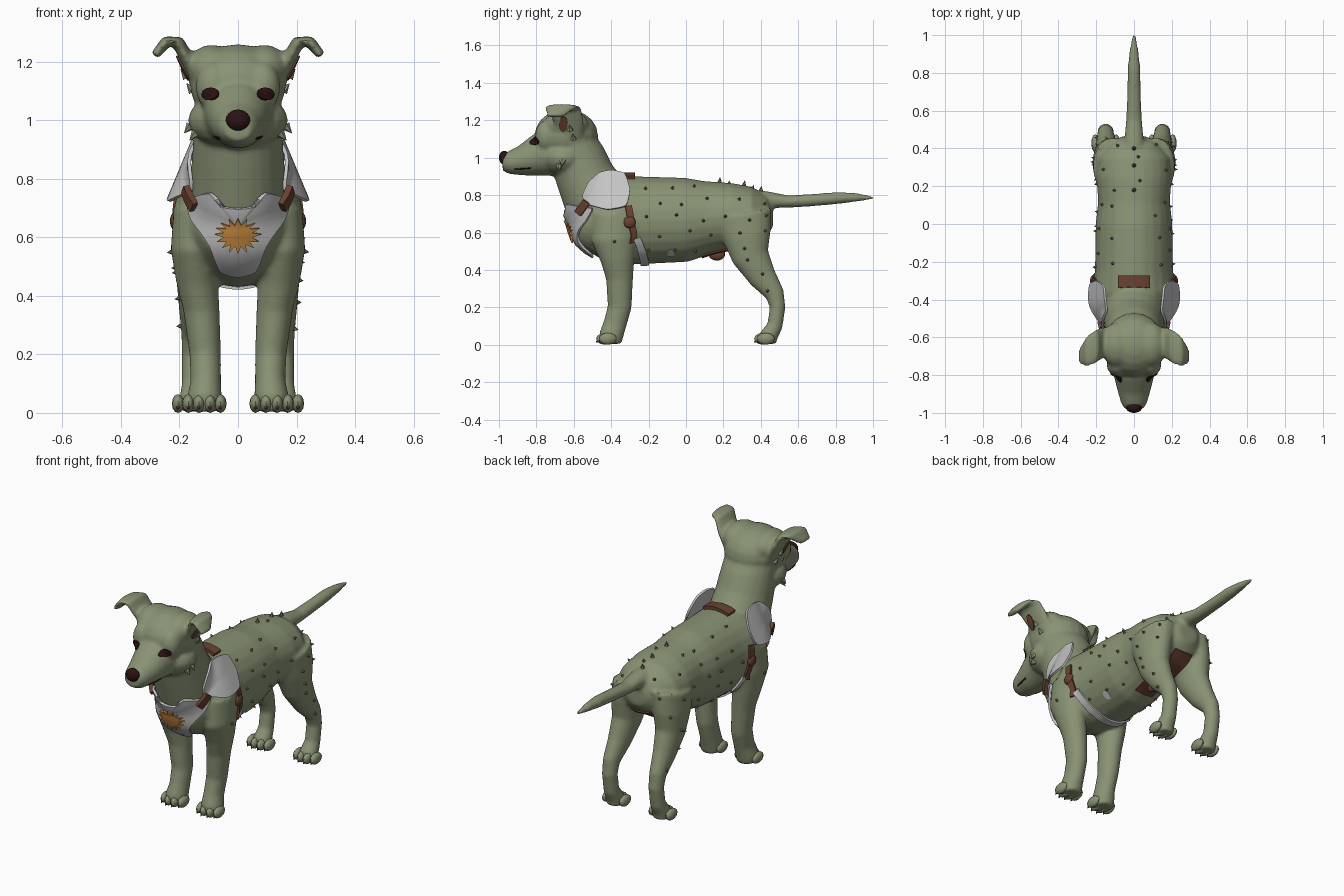
import bpy, bmesh, math, random
from mathutils import Vector, Matrix
from mathutils.bvhtree import BVHTree

random.seed(4)
if "Cube" in bpy.data.objects:
    bpy.data.objects.remove(bpy.data.objects["Cube"])


def material(name, rgb):
    m = bpy.data.materials.new(name)
    m.use_nodes = True
    m.diffuse_color = (*rgb, 1)
    bsdf = m.node_tree.nodes["Principled BSDF"]
    bsdf.inputs["Base Color"].default_value = (*rgb, 1)
    bsdf.inputs["Roughness"].default_value = 0.8
    return m


GREEN = material("sage green", (.25, .29, .175))
WHITE = material("pale metal", (.56, .56, .57))
BROWN = material("brown leather", (.14, .055, .03))
GOLD = material("orange gold", (.56, .25, .05))
DARK = material("dark red brown", (.025, .006, .006))
OLIVE = material("olive horn", (.18, .17, .075))


def finish(bm, name, mat, *mods):
    """Turn a bmesh into an object, bake its modifiers, shade it smooth."""
    bmesh.ops.recalc_face_normals(bm, faces=bm.faces)
    me = bpy.data.meshes.new(name)
    bm.to_mesh(me)
    bm.free()
    ob = bpy.data.objects.new(name, me)
    bpy.context.collection.objects.link(ob)
    for kind, props in mods:
        mod = ob.modifiers.new(kind.title(), kind)
        for key, value in props.items():
            setattr(mod, key, value)
    if mods:
        deps = bpy.context.evaluated_depsgraph_get()
        baked = bpy.data.meshes.new_from_object(ob.evaluated_get(deps))
        ob.modifiers.clear()
        ob.data = baked
    ob.data.materials.clear()
    ob.data.materials.append(mat)
    for p in ob.data.polygons:
        p.use_smooth = True
    ob.data.set_sharp_from_angle(angle=math.radians(45))
    return ob


def loft(bm, path, across=Vector((1, 0, 0)), sides=24):
    """Closed tube through (x, y, z, radius along across, other radius)."""
    pts = [Vector(p[:3]) for p in path]
    rings = []
    for i, p in enumerate(path):
        t = (pts[min(i + 1, len(pts) - 1)] - pts[max(i - 1, 0)]).normalized()
        v = t.cross(across).normalized()
        ring = []
        for k in range(sides):
            a = math.tau * k / sides
            ring.append(bm.verts.new(pts[i] + across * p[3] * math.cos(a) + v * p[4] * math.sin(a)))
        rings.append(ring)
    for a, b in zip(rings, rings[1:]):
        for k in range(sides):
            j = (k + 1) % sides
            bm.faces.new((a[k], a[j], b[j], b[k]))
    bm.faces.new(rings[0][::-1])
    bm.faces.new(rings[-1])


def ball(bm, centre, radii, seg=20):
    m = Matrix.Translation(centre) @ Matrix.Diagonal((*radii, 1))
    bmesh.ops.create_uvsphere(bm, u_segments=seg, v_segments=seg // 2, radius=1, matrix=m)


def mid(rows):
    return [(0, *r) for r in rows]


# Body: overlapping volumes fused into one smooth skin
bm, toes = bmesh.new(), bmesh.new()
# torso
loft(bm, mid([(-.58, .69, .07, .07), (-.54, .67, .14, .15), (-.45, .66, .195, .2),
              (-.36, .665, .222, .235), (-.25, .665, .207, .235), (0, .668, .203, .225),
              (.12, .68, .19, .195), (.25, .69, .2, .175), (.35, .69, .19, .155),
              (.43, .69, .13, .11), (.465, .69, .06, .06)]))
# neck
loft(bm, mid([(-.4, .66, .17, .2), (-.48, .78, .165, .18), (-.54, .9, .155, .158),
              (-.58, 1, .15, .15), (-.62, 1.09, .15, .13)]))
# skull, cheeks and muzzle
ball(bm, (0, -.64, 1.12), (.165, .17, .14))
ball(bm, (0, -.655, 1), (.172, .135, .102))
loft(bm, mid([(-.66, 1.03, .14, .13), (-.8, 1.012, .108, .11), (-.88, .982, .088, .08),
              (-.95, .972, .068, .06), (-.98, .972, .048, .042)]))
# tail
loft(bm, mid([(.36, .76, .07, .07), (.44, .775, .053, .045), (.55, .765, .042, .033),
              (.7, .775, .036, .033), (.82, .785, .034, .032), (.92, .788, .024, .022),
              (1.005, .785, .008, .008)]))
for s in (1, -1):
    ball(bm, (s * .09, -.64, 1.175), (.085, .12, .083))
    ball(bm, (s * .085, -.745, 1.115), (.06, .062, .085))
    # ears, folded outward
    loft(bm, [(s * .13, -.61, 1.12, .06, .03), (s * .17, -.63, 1.2, .085, .025),
              (s * .205, -.65, 1.268, .09, .022), (s * .245, -.67, 1.27, .085, .02),
              (s * .285, -.7, 1.22, .045, .016)], Vector((0, 1, 0)))
    # front legs
    loft(bm, [(s * .14, -.38, .7, .08, .12), (s * .15, -.385, .56, .08, .12),
              (s * .14, -.365, .45, .072, .09), (s * .125, -.355, .35, .062, .072),
              (s * .112, -.355, .2, .054, .064), (s * .11, -.38, .11, .052, .062),
              (s * .115, -.4, .05, .06, .065), (s * .115, -.4, .005, .055, .055)])
    # hind legs
    loft(bm, [(s * .115, .3, .7, .1, .16), (s * .135, .325, .58, .085, .13),
              (s * .14, .345, .47, .072, .1), (s * .145, .41, .36, .057, .075),
              (s * .15, .475, .27, .044, .052), (s * .15, .49, .2, .042, .042),
              (s * .15, .475, .1, .042, .042), (s * .15, .44, .045, .052, .05),
              (s * .15, .44, .005, .048, .045)])
    for x, y in ((.115, -.44), (.15, .405)):
        for off in (-.055, -.019, .019, .055):
            ball(toes, (s * x + off, y + abs(off) * .4, .032), (.021, .048, .032), 12)
body = finish(bm, "body", GREEN,
              ("REMESH", dict(mode="VOXEL", voxel_size=.01)),
              ("SMOOTH", dict(factor=.5, iterations=7)))
finish(toes, "toes", GREEN)
skin = BVHTree.FromPolygons([v.co for v in body.data.vertices],
                            [p.vertices for p in body.data.polygons])


def patch(name, outline, view, mat, lift, thick, start=2, split=4, relax=0, flare=None):
    """Plate cast on the skin; view 0 is the front (x, z), +-1 a side (y, z).
    flare(y, z) gives the least distance of a side plate from the middle."""
    ray = Vector((-view, 0, 0)) if view else Vector((0, 1, 0))
    flat = [Vector(a).lerp(Vector(b), k / split)
            for a, b in zip(outline, outline[1:] + outline[:1]) for k in range(split)]
    centre = sum(flat, Vector((0, 0))) / len(flat)
    bm = bmesh.new()

    def drop(p):
        o = Vector((view * start, p.x, p.y)) if view else Vector((p.x, -start, p.y))
        hit, n, _, _ = skin.ray_cast(o, ray)
        if hit is None:
            hit, n, _, _ = skin.find_nearest(Vector((view * .15, p.x, p.y)) if view
                                             else Vector((p.x, -.5, p.y)))
        at = hit + n * lift
        if flare:
            at = Vector((view * max(abs(hit.x) + lift / 2, flare(*p)), *p))
        return bm.verts.new(at)

    rings = [[drop(centre.lerp(p, f)) for p in flat] for f in (1, .8, .6, .4, .2)]
    tip = drop(centre)
    for k in range(len(flat)):
        j = (k + 1) % len(flat)
        for a, b in zip(rings, rings[1:]):
            bm.faces.new((a[k], a[j], b[j], b[k]))
        bm.faces.new((rings[-1][k], rings[-1][j], tip))
    for _ in range(relax):
        bmesh.ops.smooth_vert(bm, verts=bm.verts, factor=.4, use_axis_x=True,
                              use_axis_y=True, use_axis_z=True)
    return finish(bm, name, mat, ("SOLIDIFY", dict(thickness=thick, offset=0)))


def strap(name, pts, width, mat, lift=.008, thick=.014, split=6):
    """Ribbon that hugs the skin along a path."""
    pts = [Vector(p) for p in pts]
    line = [a.lerp(b, k / split) for a, b in zip(pts, pts[1:]) for k in range(split)] + [pts[-1]]
    bm = bmesh.new()
    rows = []
    for i, p in enumerate(line):
        hit, n, _, _ = skin.find_nearest(p)
        t = line[min(i + 1, len(line) - 1)] - line[max(i - 1, 0)]
        side = n.cross(t).normalized() * width / 2
        row = []
        for f in (-1, 0, 1):
            q, m, _, _ = skin.find_nearest(hit + side * f)
            row.append(bm.verts.new(q + m * lift))
        rows.append(row)
    for a, b in zip(rows, rows[1:]):
        for k in (0, 1):
            bm.faces.new((a[k], a[k + 1], b[k + 1], b[k]))
    return finish(bm, name, mat, ("SOLIDIFY", dict(thickness=thick, offset=0)))


def oval(cx, cy, rx, ry, n=12, inner=1):
    return [(cx + rx * (inner if k % 2 else 1) * math.sin(math.tau * k / n),
             cy + ry * (inner if k % 2 else 1) * math.cos(math.tau * k / n)) for k in range(n)]


def cone(bm, at, along, radius, length):
    m = Matrix.Translation(at + along * length * .4) @ along.to_track_quat("Z", "Y").to_matrix().to_4x4()
    bmesh.ops.create_cone(bm, cap_ends=True, segments=6, radius1=radius, radius2=0,
                          depth=length, matrix=m)


# Harness: chest plate with sunburst, straps, shoulder plates
half = [(.05, .71), (.09, .765), (.175, .735), (.155, .66), (.09, .57), (.06, .485)]
patch("chest_plate", [(0, .705)] + half + [(0, .47)] + [(-x, z) for x, z in half[::-1]],
      0, WHITE, .014, .014, relax=2)
patch("sunburst", oval(0, .615, .068, .062, 32, .6), 0, GOLD, .026, .009, split=1)
strap("back_strap", [(x, -.305, .96) for x in (-.11, 0, .11)], .065, BROWN, .012, .018)
strap("belly_band", [(s * x, y, z) for s, rows in (
    (-1, [(.22, -.26, .56), (.18, -.235, .48), (.1, -.22, .42)]),
    (1, [(0, -.22, .4), (.1, -.22, .42), (.18, -.235, .48), (.22, -.26, .56)]))
    for x, y, z in rows], .045, WHITE, .006, .01)
# crotch patch on the underside between the hind legs
strap("groin_patch", mid([(.1, .42), (.22, .45), (.34, .48), (.46, .55)]), .12, BROWN, .004, .008)
bm = bmesh.new()
ball(bm, (0, .165, .485), (.022, .045, .035))
finish(bm, "groin", BROWN)
for s, tag in ((1, "left"), (-1, "right")):
    patch("shoulder_plate_" + tag, [(-.56, .8), (-.53, .87), (-.47, .925), (-.4, .94), (-.32, .925),
                                    (-.29, .83), (-.31, .735), (-.42, .715), (-.51, .74), (-.55, .75)],
          s, WHITE, .02, .012, relax=2,
          flare=lambda y, z: .242 - .42 * max(0, z - .72) - 2.6 * min(0, y + .38) ** 2)
    strap("chest_buckle_" + tag, [(s * .175, -.53, .765), (s * .14, -.57, .705)], .04, BROWN, .024, .022)
    strap("side_strap_" + tag, [(s * .23, -.305, .75), (s * .23, -.29, .65), (s * .22, -.265, .54)],
          .036, BROWN, .005, .012)
    bm = bmesh.new()
    ball(bm, skin.find_nearest(Vector((s * .3, -.29, .65)))[0], (.02, .033, .033))
    finish(bm, "side_stud_" + tag, BROWN)
    patch("flank_spot_" + tag, oval(-.08, .49, .02, .018), s, WHITE, .003, .004, split=1)
    # face details
    patch("eye_" + tag, oval(s * .093, 1.09, .029, .022), 0, DARK, .003, .006, split=1)
    patch("inner_ear_" + tag, oval(-.655, 1.18, .022, .042), s, BROWN, .004, .006, .235, split=1)
    strap("mouth_" + tag, [(s * .1, -.83, .93), (s * .08, -.92, .925)], .008, DARK, .002, .004)

bm = bmesh.new()
ball(bm, (0, -.972, 1), (.042, .028, .037))
finish(bm, "nose", DARK)

# Horn spikes scattered over back, flanks and thighs; fur tufts; claws
spikes, tufts, claws = bmesh.new(), bmesh.new(), bmesh.new()
spots = [(-.2 + .135 * c + .06 * (r % 2), .85 - .085 * r) for r in range(5) for c in range(5)]
spots += [(-.37, .55), (.33, .46), (.38, .39), (.44, .3), (.42, .7)]
for s in (1, -1):
    for y, z in spots:
        origin = Vector((s, y + random.uniform(-.03, .03), z + random.uniform(-.02, .02)))
        hit, n, _, _ = skin.ray_cast(origin, Vector((-s, 0, 0)))
        if hit:
            cone(spikes, hit, n, .01, .018)
    for x, y, z in ((.18, -.62, 1.15), (.17, -.6, 1.1), (.16, -.66, .98), (.15, -.68, .95)):
        hit, n, _, _ = skin.find_nearest(Vector((s * x, y, z)))
        cone(tufts, hit, Vector((s * .7, -.1, .8 if z > 1.05 else -.8)).normalized(), .018, .035)
    for x, y in ((.115, -.482), (.15, .363)):
        for off in (-.055, -.019, .019, .055):
            cone(claws, Vector((s * x + off, y + abs(off) * .4, .018)),
                 Vector((0, -1, -.8)).normalized(), .007, .012)
for y in (.18, .31, .4):
    hit, n, _, _ = skin.ray_cast(Vector((0, y, 2)), Vector((0, 0, -1)))
    cone(spikes, hit, n, .013, .032)
finish(spikes, "horn_spikes", OLIVE)
finish(tufts, "fur_tufts", GREEN)
finish(claws, "claws", BROWN)
